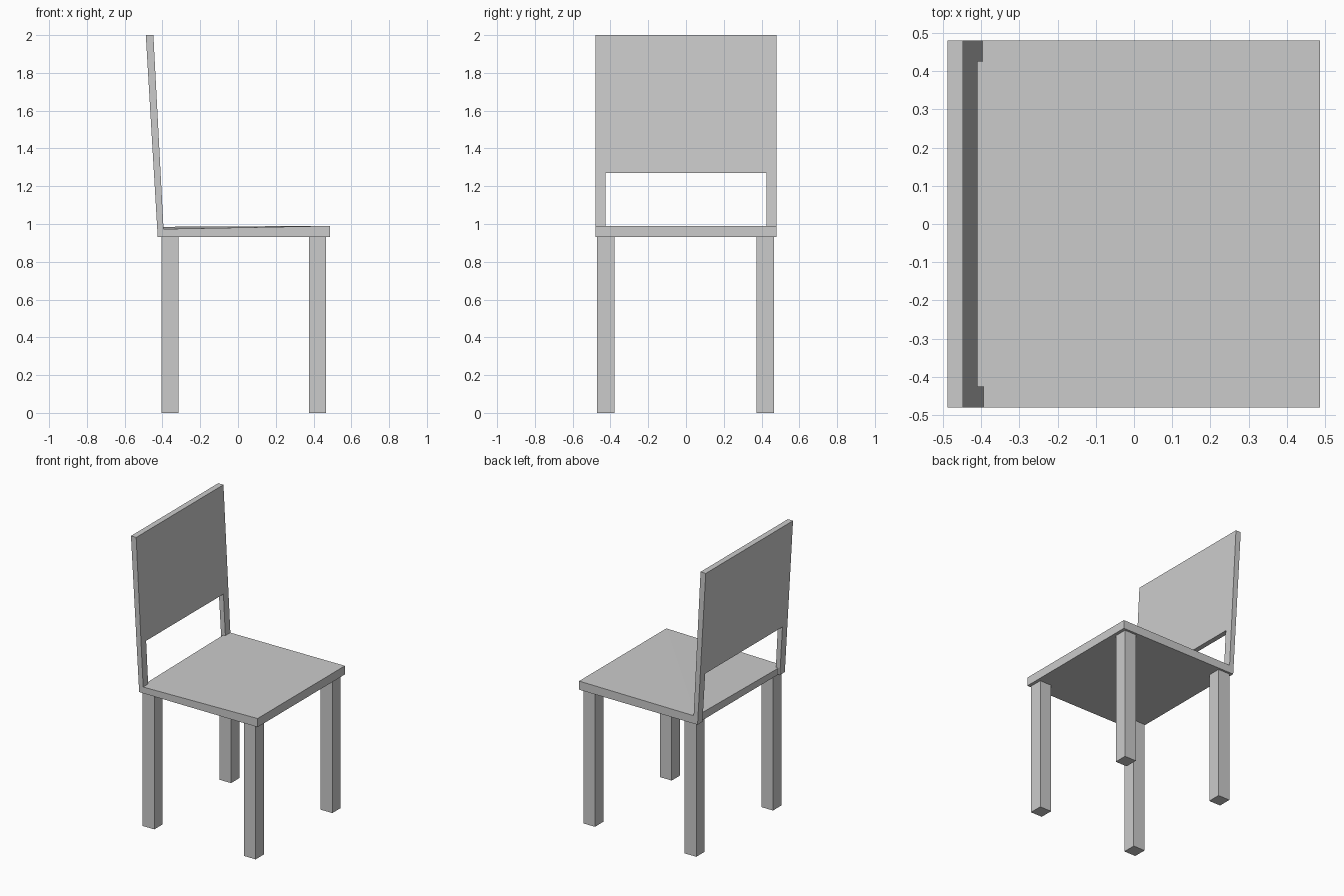
import bpy, bmesh

if "Cube" in bpy.data.objects:
    bpy.data.objects.remove(bpy.data.objects["Cube"])


def finish(name, bm):
    bmesh.ops.recalc_face_normals(bm, faces=bm.faces[:])
    mesh = bpy.data.meshes.new(name)
    bm.to_mesh(mesh)
    bm.free()
    obj = bpy.data.objects.new(name, mesh)
    bpy.context.collection.objects.link(obj)
    return obj


def box(name, x0, x1, y0, y1, z0, z1, top_z=None):
    """Box between limits; top_z(x, y) can tilt the upper corners."""
    bm = bmesh.new()
    bmesh.ops.create_cube(bm, size=1)
    for v in bm.verts:
        upper = v.co.z > 0
        x = x1 if v.co.x > 0 else x0
        y = y1 if v.co.y > 0 else y0
        z = z1 if upper else z0
        if upper and top_z:
            z = top_z(x, y)
        v.co = (x, y, z)
    if top_z:
        bmesh.ops.triangulate(bm, faces=[f for f in bm.faces if f.calc_center_median().z > 0.97])
    return finish(name, bm)


# Seat, dipping slightly towards the backrest
def seat_top(x, y):
    if x > 0:
        return 0.99
    return 0.985 if y > 0 else 0.973


box("seat", -0.412, 0.487, -0.48, 0.48, 0.93, 0.99, seat_top)

# Four square legs
for row, x0, x1 in (("back", -0.405, -0.315), ("front", 0.375, 0.465)):
    for side, y0, y1 in (("left", -0.47, -0.378), ("right", 0.373, 0.465)):
        box(f"{row}_{side}_leg", x0, x1, y0, y1, 0, 0.93)

# Leaning backrest: panel and two posts as one arch-shaped slab
half = [(0.425, 1.27), (0.425, 0.93), (0.48, 0.93), (0.48, 2.0)]
outline = half + [(-y, z) for y, z in reversed(half)]


def lean(z, x_low, x_high):
    return x_low + (x_high - x_low) * (z - 0.93) / 1.07


bm = bmesh.new()
rear = [bm.verts.new((lean(z, -0.425, -0.488), y, z)) for y, z in outline]
fore = [bm.verts.new((lean(z, -0.392, -0.448), y, z)) for y, z in outline]
bm.faces.new(rear)
bm.faces.new(fore[::-1])
for i in range(len(outline)):
    j = (i + 1) % len(outline)
    bm.faces.new((rear[i], fore[i], fore[j], rear[j]))
finish("backrest", bm)
